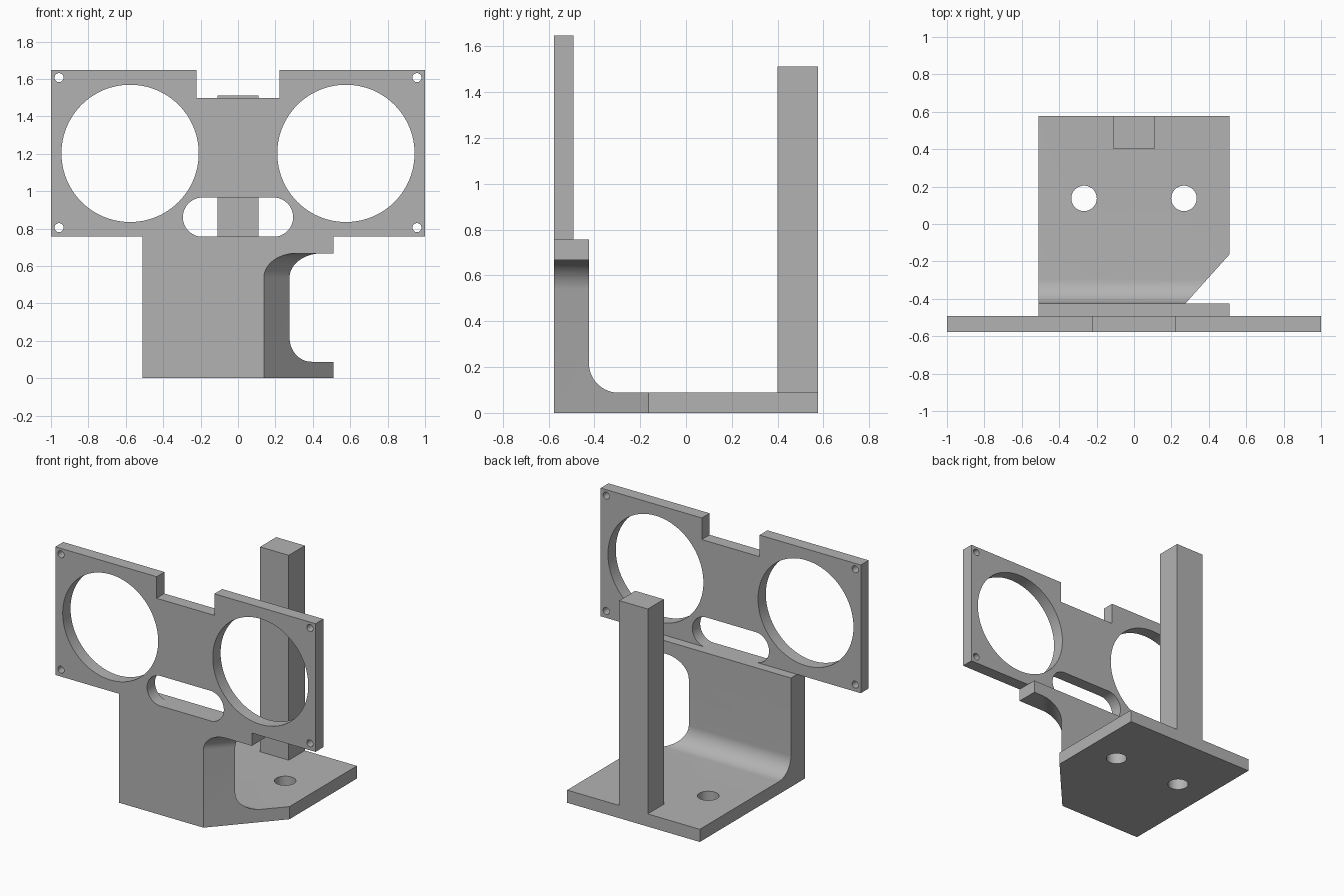
import bpy, bmesh, math
from mathutils import Vector

cube = bpy.data.objects.get("Cube")
if cube:
    bpy.data.objects.remove(cube, do_unlink=True)

GREY = (0.45, 0.45, 0.45, 1)
grey = bpy.data.materials.new("plain_grey")
grey.use_nodes = True
grey.diffuse_color = GREY
grey.node_tree.nodes["Principled BSDF"].inputs["Base Color"].default_value = GREY

FRONT, BACK = -0.577, 0.577
HALF = 0.51            # half width of the base
WALL_TOP = 0.757
FLOOR = 0.088
X, Y, Z = Vector((1, 0, 0)), Vector((0, 1, 0)), Vector((0, 0, 1))


def arc(cx, cy, r, start, end, steps=16):
    angles = [math.radians(start + (end - start) * i / steps) for i in range(steps + 1)]
    return [(cx + r * math.cos(a), cy + r * math.sin(a)) for a in angles]


def circle(cx, cy, r, steps=64):
    return arc(cx, cy, r, 0, 360, steps)[:-1]


def prism(name, points, origin, u, v, sweep):
    """Extrude a flat profile, drawn on axes u and v, along a sweep vector."""
    bm = bmesh.new()
    face = bm.faces.new([bm.verts.new(origin + u * a + v * b) for a, b in points])
    out = bmesh.ops.extrude_face_region(bm, geom=[face])
    moved = [g for g in out["geom"] if isinstance(g, bmesh.types.BMVert)]
    bmesh.ops.translate(bm, verts=moved, vec=sweep)
    bmesh.ops.recalc_face_normals(bm, faces=bm.faces)
    mesh = bpy.data.meshes.new(name)
    bm.to_mesh(mesh)
    bm.free()
    mesh.materials.append(grey)
    obj = bpy.data.objects.new(name, mesh)
    bpy.context.collection.objects.link(obj)
    return obj


def cut(target, cutter):
    cutter.hide_render = True
    mod = target.modifiers.new("cut", "BOOLEAN")
    mod.operation, mod.solver, mod.object = "DIFFERENCE", "EXACT", cutter
    bpy.context.view_layer.objects.active = target
    bpy.ops.object.modifier_apply(modifier=mod.name)
    bpy.data.objects.remove(cutter, do_unlink=True)


# Base: floor and front wall joined by an inner fillet
WALL_BACK, R = -0.424, 0.13
profile = [(FRONT, 0), (BACK, 0), (BACK, FLOOR)]
profile += arc(WALL_BACK + R, FLOOR + R, R, 270, 180)
profile += [(WALL_BACK, WALL_TOP), (FRONT, WALL_TOP)]
base = prism("base_bracket", profile, X * -HALF, Y, Z, X * 2 * HALF)

# Diagonal corner cut with a rounded upper edge
start, end = Vector((0.138, FRONT, 0)), Vector((HALF, -0.163, 0))
along = (end - start).normalized()
outward = along.cross(Z)
CUT_TOP = 0.668
corner = [(0, -0.2), (1, -0.2), (1, CUT_TOP)] + arc(R, CUT_TOP - R, R, 90, 180)
cut(base, prism("corner_cutter", corner, start - along * 0.6, outward, Z, along * 1.8))

# Mounting holes in the floor
for side in (-1, 1):
    hole = circle(side * 0.267, 0.137, 0.068, 48)
    cut(base, prism("floor_hole_cutter", hole, Z * -0.1, X, Y, Z * 0.3))

# Face plate with a notch in its top edge
TOP, NOTCH, NOTCH_X = 1.648, 1.498, 0.222
outline = [(-1, WALL_TOP), (1, WALL_TOP), (1, TOP), (NOTCH_X, TOP), (NOTCH_X, NOTCH),
           (-NOTCH_X, NOTCH), (-NOTCH_X, TOP), (-1, TOP)]
plate = prism("face_plate", outline, Y * FRONT, X, Z, Y * 0.086)

# Large round openings, corner screw holes and the central slot
shapes = []
for side in (-1, 1):
    shapes.append(circle(side * 0.577, 1.202, 0.367, 96))
    shapes += [circle(side * 0.957, z, 0.024, 32) for z in (0.805, 1.607)]
shapes.append(arc(0.19, 0.861, 0.105, -90, 90, 24) + arc(-0.19, 0.861, 0.105, 90, 270, 24))
for shape in shapes:
    cut(plate, prism("plate_cutter", shape, Y * (FRONT - 0.1), X, Z, Y * 0.3))

# Upright post at the back
POST = 0.11
post = prism("rear_post", [(-POST, 0.4), (POST, 0.4), (POST, BACK), (-POST, BACK)],
             Z * FLOOR, X, Y, Z * (1.512 - FLOOR))

# Smooth the curved walls, keep the edges sharp
bpy.ops.object.select_all(action="DESELECT")
for obj in (base, plate, post):
    obj.select_set(True)
bpy.context.view_layer.objects.active = base
bpy.ops.object.shade_smooth_by_angle(angle=math.radians(30))
